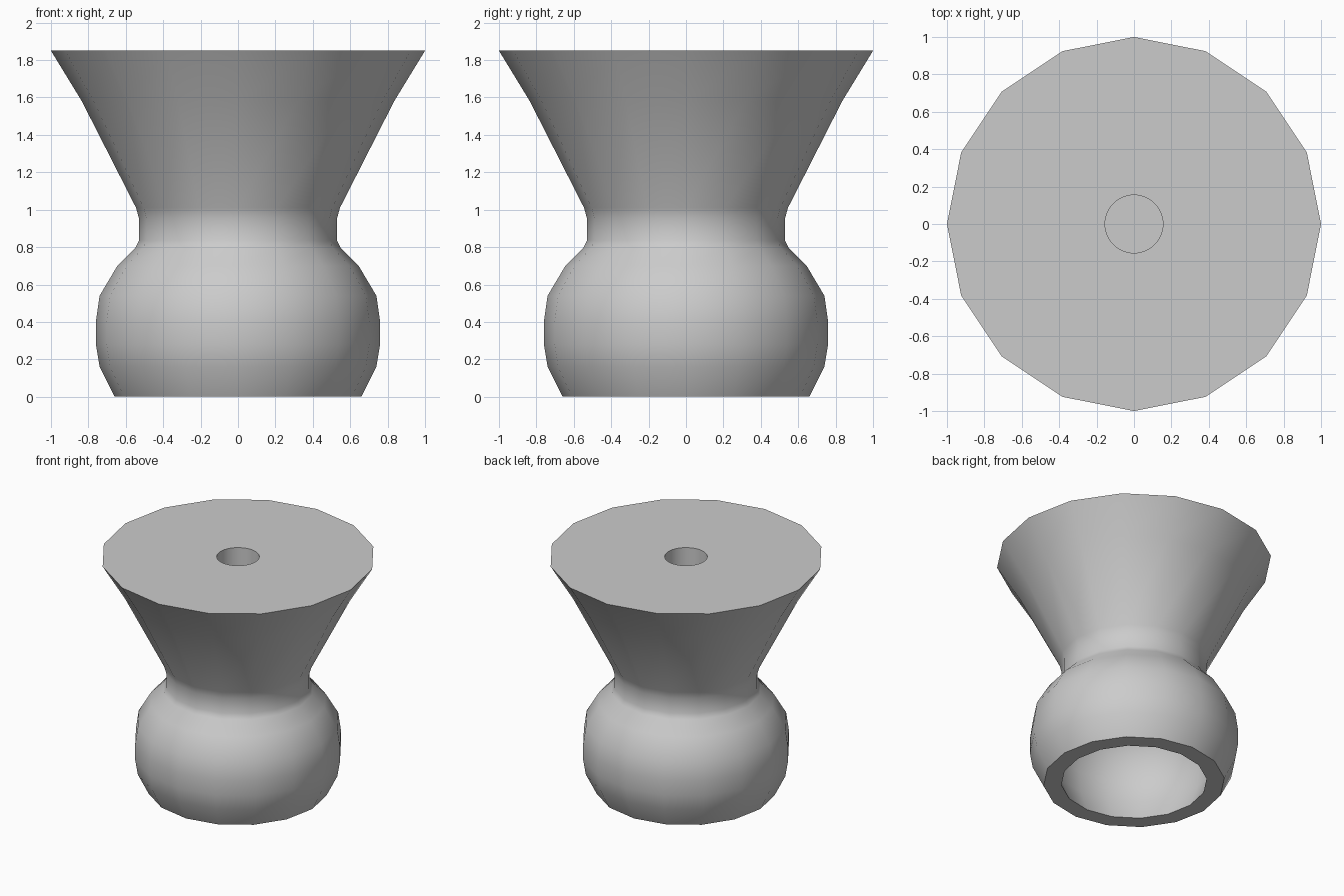
import bpy
import bmesh
from math import cos, sin, pi, radians
from mathutils import Vector

old = bpy.data.objects.get("Cube")
if old:
    bpy.data.objects.remove(old, do_unlink=True)

SIDES = 16
BORE_SIDES = 48


def ring(bm, radius, z, sides):
    return [bm.verts.new((radius * cos(2 * pi * i / sides),
                          radius * sin(2 * pi * i / sides), z))
            for i in range(sides)]


def lathe(bm, profile, sides):
    """Skin a column of rings and return the first and last ring."""
    rings = [ring(bm, r, z, sides) for r, z in profile]
    for a, b in zip(rings, rings[1:]):
        for i in range(sides):
            j = (i + 1) % sides
            bm.faces.new((a[i], a[j], b[j], b[i]))
    return rings[0], rings[-1]


def loop_edges(bm, verts):
    return [bm.edges.get((v, verts[i - 1])) for i, v in enumerate(verts)]


# From the socket ceiling, down and out around the base, up to the flared rim
socket = [(0.18, 0.84), (0.34, 0.80), (0.48, 0.70), (0.58, 0.55),
          (0.62, 0.36), (0.60, 0.18), (0.53, 0)]
shell = [(0.66, 0), (0.74, 0.16), (0.76, 0.28), (0.76, 0.40), (0.74, 0.54),
         (0.645, 0.70), (0.55, 0.795), (0.53, 0.835), (0.53, 0.955),
         (0.545, 1.01), (0.835, 1.58), (1, 1.85)]
bore = [(0.155, 1.85), (0.155, 1.1)]

bm = bmesh.new()
ceiling, rim = lathe(bm, socket + shell, SIDES)
bm.faces.new(ceiling)

# Blind bore in the flat top
mouth, floor = lathe(bm, bore, BORE_SIDES)
bm.faces.new(floor)
bmesh.ops.triangle_fill(bm, use_beauty=True, normal=Vector((0, 0, 1)),
                        edges=loop_edges(bm, rim) + loop_edges(bm, mouth))
bmesh.ops.recalc_face_normals(bm, faces=bm.faces)

mesh = bpy.data.meshes.new("flared_socket")
bm.to_mesh(mesh)
bm.free()
body = bpy.data.objects.new("flared_socket", mesh)
bpy.context.collection.objects.link(body)

# Plain grey material
grey = bpy.data.materials.new("light_grey")
grey.use_nodes = True
colour = (0.6, 0.6, 0.6, 1)
grey.diffuse_color = colour
for node in grey.node_tree.nodes:
    if node.type == 'BSDF_PRINCIPLED':
        node.inputs["Base Color"].default_value = colour
mesh.materials.append(grey)

# Smooth sides with crisp rims
bpy.ops.object.select_all(action='DESELECT')
body.select_set(True)
bpy.context.view_layer.objects.active = body
bpy.ops.object.shade_smooth_by_angle(angle=radians(40))
